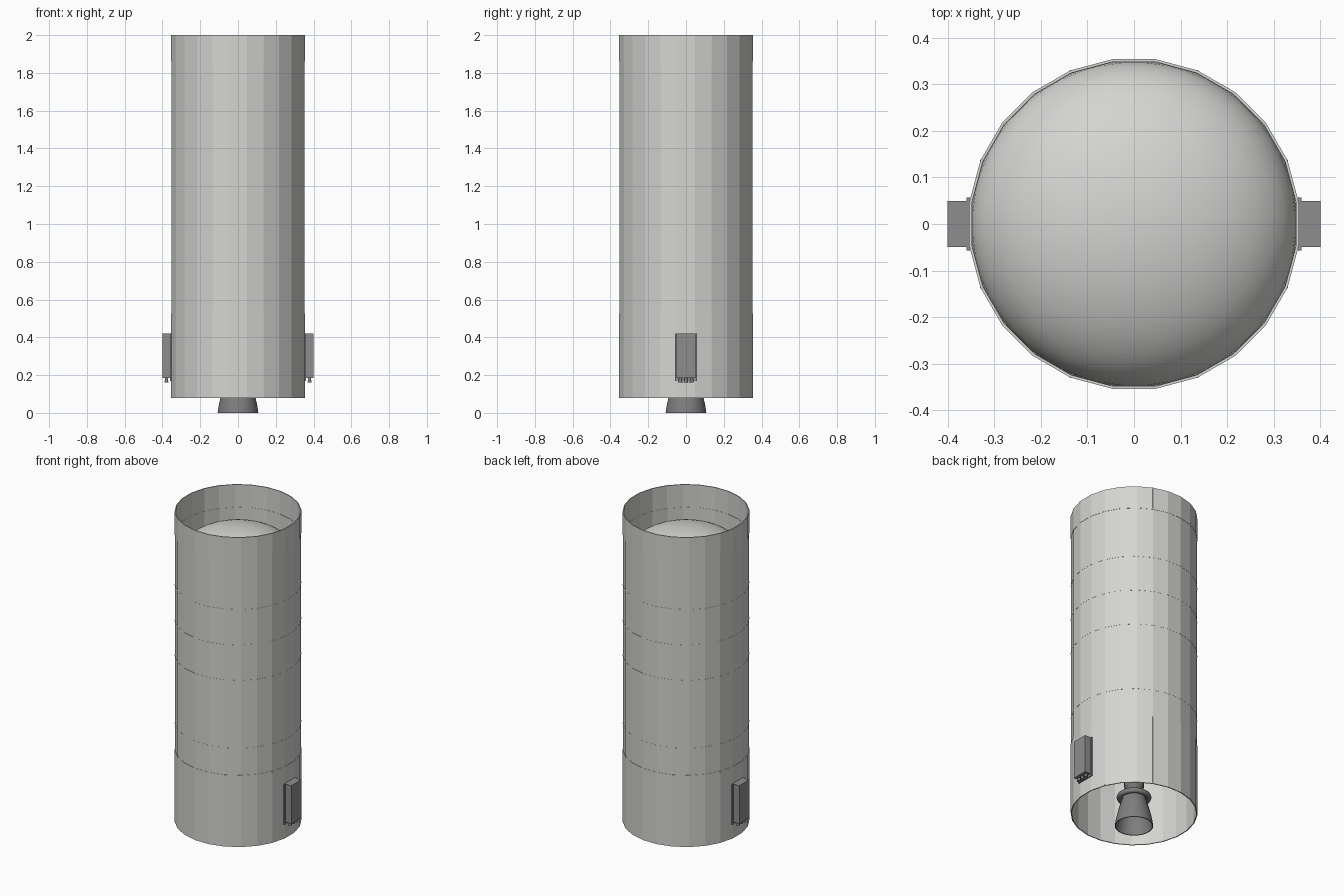
import bpy, bmesh, math
from mathutils import Matrix, Vector

if "Cube" in bpy.data.objects:
    bpy.data.objects.remove(bpy.data.objects["Cube"])


def mat(name, v):
    m = bpy.data.materials.new(name)
    m.diffuse_color = (*v, 1)
    m.use_nodes = True
    m.node_tree.nodes["Principled BSDF"].inputs["Base Color"].default_value = m.diffuse_color
    return m


PALE = mat("pale_grey_metal", (0.66, 0.66, 0.64))
MID = mat("mid_grey_housing", (0.27, 0.27, 0.275))
DARK = mat("dark_grey_nozzle", (0.21, 0.21, 0.215))
SIDES = 24


def finish(name, bm, material):
    bmesh.ops.recalc_face_normals(bm, faces=bm.faces)
    me = bpy.data.meshes.new(name)
    bm.to_mesh(me)
    bm.free()
    ob = bpy.data.objects.new(name, me)
    bpy.context.collection.objects.link(ob)
    me.materials.append(material)
    return ob


def lathe(name, prof, material, n=SIDES, closed=True, smooth=None, centre=(0, 0)):
    """Spin (radius, z) points about a vertical axis, with a flat on each side."""
    bm = bmesh.new()
    rings = []
    for r, z in prof:
        if r < 1e-6:
            rings.append([bm.verts.new((*centre, z))] * n)
            continue
        rings.append([bm.verts.new((centre[0] + r * math.cos((i + .5) * math.tau / n),
                                    centre[1] + r * math.sin((i + .5) * math.tau / n), z))
                      for i in range(n)])
    pairs = list(zip(rings, rings[1:])) + ([(rings[-1], rings[0])] if closed else [])
    for a, b in pairs:
        for i in range(n):
            j = (i + 1) % n
            vs = list(dict.fromkeys([a[i], a[j], b[j], b[i]]))
            if len(vs) > 2:
                bm.faces.new(vs)
    ob = finish(name, bm, material)
    if smooth:
        bpy.context.view_layer.objects.active = ob
        ob.select_set(True)
        bpy.ops.object.shade_smooth_by_angle(angle=math.radians(smooth))
        ob.select_set(False)
    return ob


def tube(name, r_out, r_in, z0, z1):
    return lathe(name, [(r_out, z0), (r_out, z1), (r_in, z1), (r_in, z0)], PALE)


def box(name, c, s, material, rot=0):
    bm = bmesh.new()
    bmesh.ops.create_cube(bm, size=1, matrix=Matrix.Rotation(rot, 4, 'Z')
                          @ Matrix.Translation(Vector(c)) @ Matrix.Diagonal((*s, 1)))
    return finish(name, bm, material)


# Main body: tank wall, lower skirt and upper collar
tube("tank_wall", 0.3555, 0.350, 0.52, 1.86)
tube("lower_skirt", 0.3568, 0.351, 0.08, 0.525)
tube("upper_collar", 0.3568, 0.351, 1.86, 2.0)

# Thin weld bands round the tank
for k, z in enumerate((0.69, 1.11, 1.33, 1.55)):
    tube(f"weld_band_{k}", 0.3562, 0.353, z - 0.003, z + 0.003)

# Panel seams on the skirt and collar
for k in range(8):
    a = math.radians(22.5 + 45 * k)
    for part, z0, z1 in (("skirt", 0.085, 0.515), ("collar", 1.87, 1.995)):
        box(f"{part}_seam_{k}", (0.3555, 0, (z0 + z1) / 2), (0.004, 0.004, z1 - z0), PALE, a)

# Domed tank ends
arc = [(0.35 * math.cos(t * math.pi / 24), 0.2 * math.sin(t * math.pi / 24)) for t in range(13)]
for name, z, s in (("upper_dome", 1.69, 1), ("lower_dome", 0.56, -1)):
    lathe(name, [(r, z + s * h) for r, h in arc], PALE, 48, False, 40)

# Engine: hollow stepped bell, manifold ring and chamber
bell = [(0.108, 0), (0.104, 0.03), (0.098, 0.06), (0.091, 0.09), (0.083, 0.12),
        (0.074, 0.15), (0.064, 0.18)]
lathe("engine_bell", bell + [(r - 0.005, z) for r, z in reversed(bell)], DARK, 32, smooth=30)
lathe("engine_manifold", [(0.082 + 0.016 * math.cos(t * math.tau / 10),
                           0.185 + 0.016 * math.sin(t * math.tau / 10)) for t in range(10)],
      DARK, 32, smooth=50)
lathe("engine_chamber", [(0, 0.17), (0.066, 0.17), (0.066, 0.2), (0.04, 0.225), (0.055, 0.25),
                         (0.055, 0.32), (0.03, 0.34), (0.03, 0.37), (0, 0.37)],
      DARK, 24, False, 30)

# Thruster pods on both sides, each with a mounting plate and three small nozzles
for side, s in (("right", 1), ("left", -1)):
    box(f"{side}_pod_plate", (s * 0.356, 0, 0.295), (0.008, 0.114, 0.25), MID)
    box(f"{side}_pod_box", (s * 0.379, 0, 0.302), (0.042, 0.098, 0.236), MID)
    for k in (-1, 0, 1):
        lathe(f"{side}_pod_nozzle_{k + 1}", [(0, 0.19), (0.006, 0.19), (0.011, 0.162), (0.008, 0.162),
                                             (0, 0.178)], DARK, 12, False, 30, (s * 0.379, k * 0.03))
